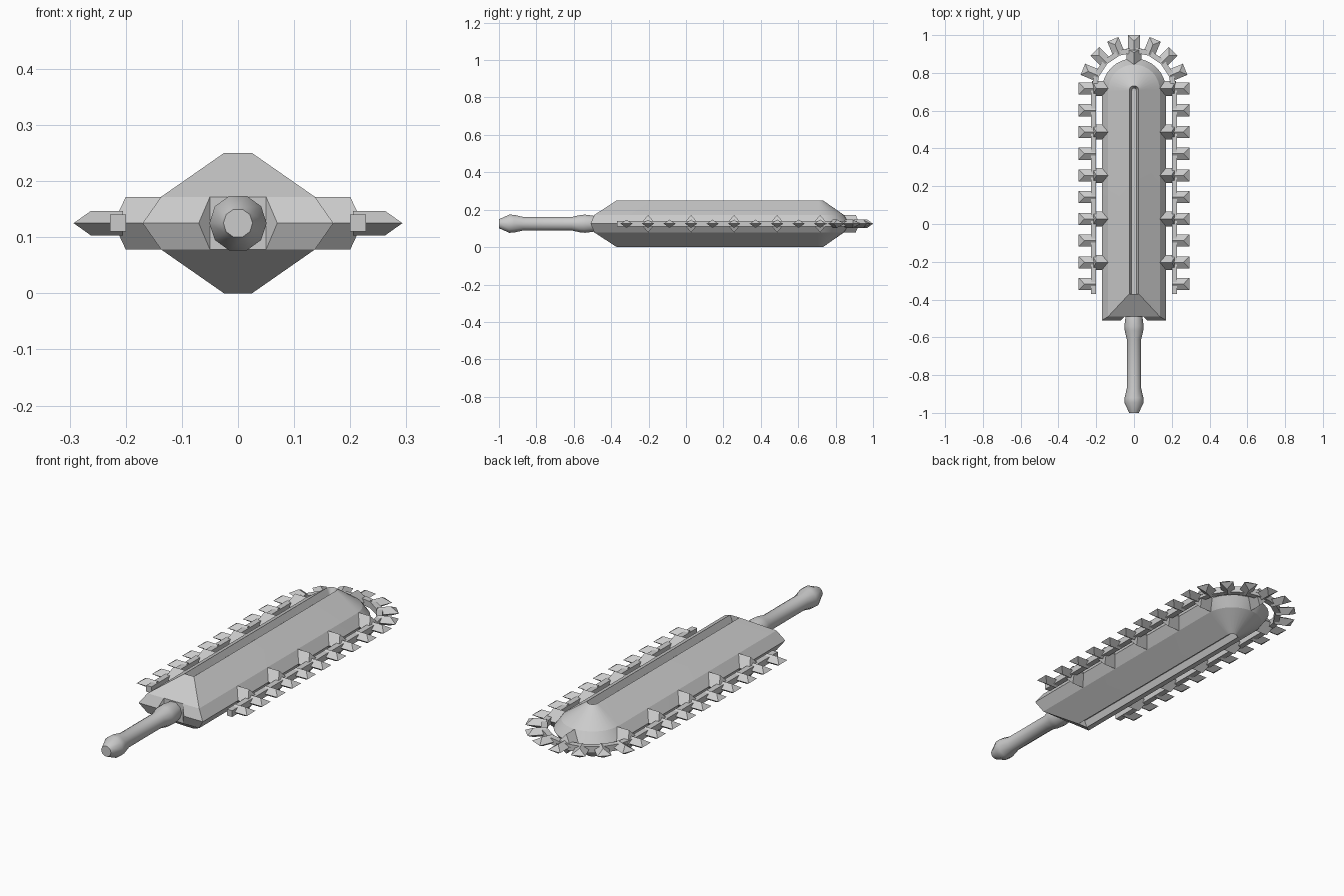
import bpy, bmesh, math
from mathutils import Matrix, Vector

if "Cube" in bpy.data.objects:
    bpy.data.objects.remove(bpy.data.objects["Cube"], do_unlink=True)

MID = 0.125    # height of the middle plane
NOSE = 0.707   # y of the centre of the rounded nose

steel = bpy.data.materials.new("light grey")
steel.use_nodes = True
steel.diffuse_color = (0.6, 0.6, 0.6, 1)
steel.node_tree.nodes["Principled BSDF"].inputs["Base Color"].default_value = (0.6, 0.6, 0.6, 1)


def finish(name, bm, angle=None):
    bmesh.ops.remove_doubles(bm, verts=bm.verts, dist=0.0002)
    bmesh.ops.recalc_face_normals(bm, faces=bm.faces)
    mesh = bpy.data.meshes.new(name)
    bm.to_mesh(mesh)
    bm.free()
    mesh.materials.append(steel)
    obj = bpy.data.objects.new(name, mesh)
    bpy.context.collection.objects.link(obj)
    if angle:
        bpy.ops.object.select_all(action="DESELECT")
        obj.select_set(True)
        bpy.context.view_layer.objects.active = obj
        bpy.ops.object.shade_smooth_by_angle(angle=math.radians(angle))
    return obj


def face(bm, points):
    bm.faces.new([bm.verts.new(p) for p in points])


def sweep_u(bm, profile, steps, closed):
    """Sweep (radius, height, front y) points along a U: side, nose arc, side."""
    rings = [[Vector((r, y, MID + z)) for r, z, y in profile]]
    for i in range(steps + 1):
        a = math.pi * i / steps
        rings.append([Vector((r * math.cos(a), NOSE + r * math.sin(a), MID + z)) for r, z, y in profile])
    rings.append([Vector((-r, y, MID + z)) for r, z, y in profile])
    n = len(profile)
    for a, b in zip(rings, rings[1:]):
        for i in range(n if closed else n - 1):
            j = (i + 1) % n
            quad = []
            for p in (a[i], a[j], b[j], b[i]):
                if all((p - q).length > 0.0002 for q in quad):
                    quad.append(p)
            if len(quad) > 2:
                face(bm, quad)
    return rings


# Faceted guide bar with a slot along each ridge and a rounded nose
bm = bmesh.new()
upper = [(0, 0.095, -0.37), (0.012, 0.095, -0.37), (0.025, 0.125, -0.37), (0.137, 0.047, -0.49)]
profile = upper + [(0.17, 0, -0.51)] + [(r, -z, y) for r, z, y in reversed(upper)]
sweep_u(bm, profile, 16, False)
for s in (1, -1):
    hi, lo = MID + s * 0.047, MID - s * 0.047
    # slot end wall and sloping front
    face(bm, [(-0.012, -0.37, MID + s * 0.095), (0.012, -0.37, MID + s * 0.095),
              (0.025, -0.37, MID + s * 0.125), (-0.025, -0.37, MID + s * 0.125)])
    face(bm, [(-0.025, -0.37, MID + s * 0.125), (0.025, -0.37, MID + s * 0.125), (0.137, -0.49, hi),
              (0.05, -0.49, hi), (-0.05, -0.49, hi), (-0.137, -0.49, hi)])
    # wedge-shaped front lips on each side of the handle notch
    for x in (1, -1):
        face(bm, [(x * 0.137, -0.49, hi), (x * 0.17, -0.51, MID), (x * 0.07, -0.51, MID), (x * 0.05, -0.49, hi)])
    face(bm, [(s * 0.05, -0.49, hi), (s * 0.07, -0.51, MID), (s * 0.05, -0.49, lo)])
face(bm, [(-0.05, -0.49, MID - 0.047), (0.05, -0.49, MID - 0.047),
          (0.05, -0.49, MID + 0.047), (-0.05, -0.49, MID + 0.047)])
finish("guide_bar", bm, 12)

# Chain rail running round the bar
bm = bmesh.new()
rail = [(0.2, -0.015, -0.37), (0.228, -0.015, -0.37), (0.228, 0.015, -0.37), (0.2, 0.015, -0.37)]
rings = sweep_u(bm, rail, 8, True)
face(bm, rings[0])
face(bm, rings[-1])
finish("chain_rail", bm)


def lug(name, y, angle, start, ridge, edge, half_w, half_h):
    """Diamond bar pointing outwards, ending in a flat chisel edge."""
    bm = bmesh.new()
    inner = [Vector((start, 0, half_h)), Vector((start, half_w, 0)),
             Vector((start, 0, -half_h)), Vector((start, -half_w, 0))]
    outer = [Vector((ridge, 0, half_h)), Vector((edge, half_w, 0)),
             Vector((ridge, 0, -half_h)), Vector((edge, -half_w, 0))]
    for i in range(4):
        j = (i + 1) % 4
        face(bm, [inner[i], inner[j], outer[j], outer[i]])
    face(bm, inner)
    face(bm, [outer[0], outer[1], outer[3]])
    face(bm, [outer[2], outer[3], outer[1]])
    bm.transform(Matrix.Translation((0, y, MID)) @ Matrix.Rotation(angle, 4, "Z"))
    finish(name, bm)


# Teeth and supports: every tooth on the straights, every second one with a support
spots = [(NOSE, math.pi * i / 8) for i in range(1, 8)]
for k in range(10):
    spots += [(NOSE + 0.01 - 0.115 * k, a) for a in (0, math.pi)]
for y, a in spots:
    lug("chain_tooth", y, a, 0.205, 0.262, 0.293, 0.032, 0.022)
supports = [(NOSE, math.pi / 2)]
for k in range(5):
    supports += [(NOSE + 0.01 - 0.23 * k, a) for a in (0, math.pi)]
for y, a in supports:
    lug("chain_support", y, a, 0.125, 0.2, 0.222, 0.04, 0.047)

# Turned handle with a flared collar and pommel
bm = bmesh.new()
sides = 10
turning = [(-0.47, 0.04), (-0.5, 0.046), (-0.54, 0.051), (-0.565, 0.049), (-0.61, 0.038), (-0.87, 0.038),
           (-0.92, 0.05), (-0.945, 0.051), (-0.99, 0.03), (-1.0, 0.026)]
loops = [[Vector((r * math.cos(math.tau * i / sides), y, MID + r * math.sin(math.tau * i / sides)))
          for i in range(sides)] for y, r in turning]
for a, b in zip(loops, loops[1:]):
    for i in range(sides):
        j = (i + 1) % sides
        face(bm, [a[i], a[j], b[j], b[i]])
face(bm, loops[0])
face(bm, loops[-1])
finish("handle", bm, 40)
